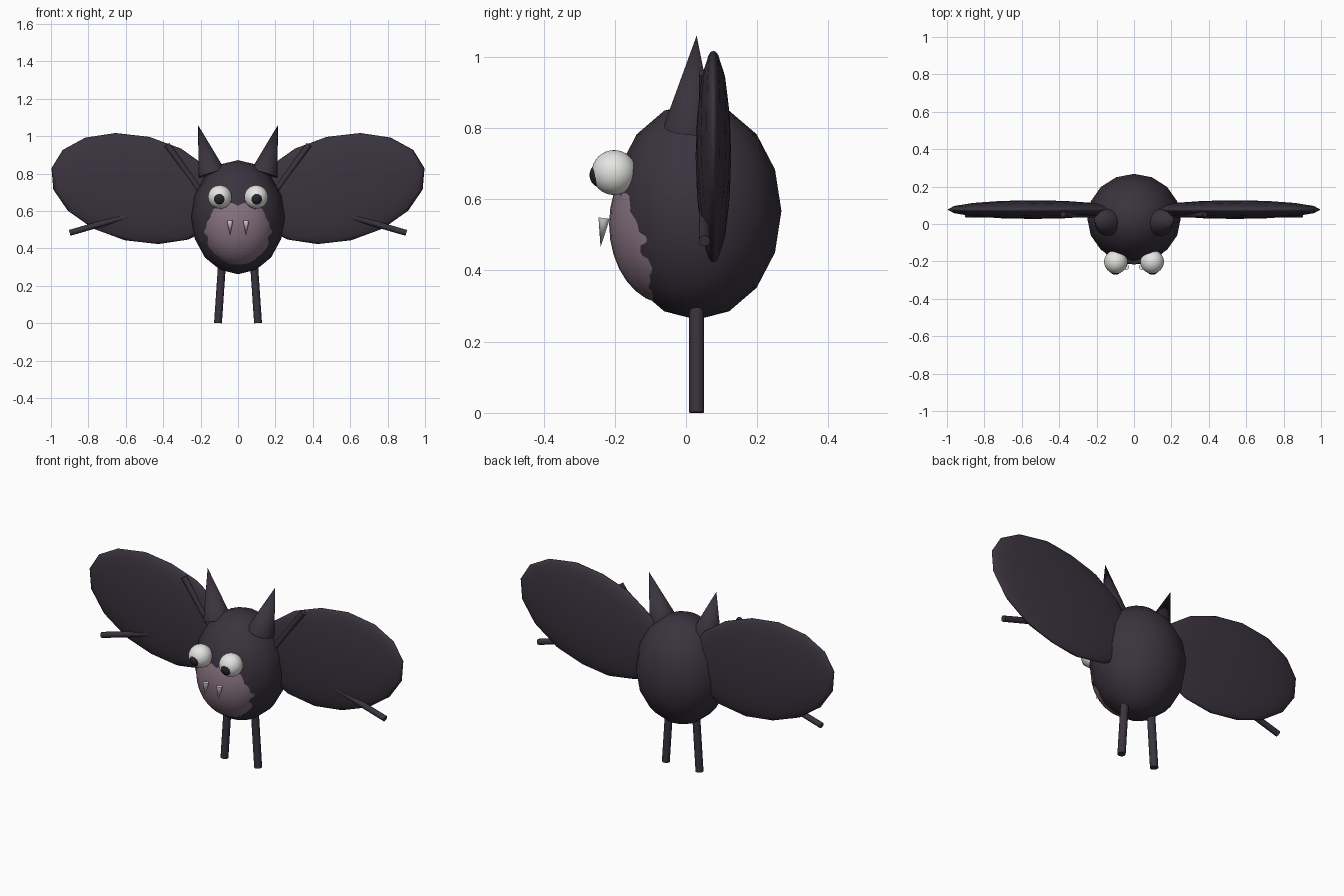
import bpy
from math import radians
from mathutils import Vector

if "Cube" in bpy.data.objects:
    bpy.data.objects.remove(bpy.data.objects["Cube"], do_unlink=True)


def material(name, color, roughness=0.7):
    m = bpy.data.materials.new(name)
    m.use_nodes = True
    m.diffuse_color = (*color, 1)
    shader = m.node_tree.nodes["Principled BSDF"]
    shader.inputs["Base Color"].default_value = (*color, 1)
    shader.inputs["Roughness"].default_value = roughness
    return m


fur = material("dark purple fur", (0.042, 0.033, 0.048))
belly_pink = material("dusty mauve", (0.24, 0.165, 0.215))
white = material("soft white", (0.78, 0.78, 0.76))
black = material("pupil black", (0.02, 0.017, 0.025), 0.3)


def ellipsoid(name, center, radii, mat, segments=16, tilt=0):
    bpy.ops.mesh.primitive_uv_sphere_add(segments=segments, ring_count=segments // 2,
                                         radius=1, location=center, rotation=(0, tilt, 0))
    ob = bpy.context.object
    ob.name = name
    ob.scale = radii
    ob.data.materials.append(mat)
    bpy.ops.object.shade_smooth()
    return ob


def rod(name, start, end, r1, r2, mat, sides=16):
    # Cylinder or cone running from start to end
    a, b = Vector(start), Vector(end)
    bpy.ops.mesh.primitive_cone_add(vertices=sides, radius1=r1, radius2=r2,
                                    depth=(b - a).length, location=(a + b) / 2)
    ob = bpy.context.object
    ob.name = name
    ob.rotation_euler = (b - a).to_track_quat("Z", "Y").to_euler()
    ob.data.materials.append(mat)
    bpy.ops.object.shade_smooth_by_angle(angle=radians(40))
    return ob


# Body and belly patch
ellipsoid("body", (0, 0.03, 0.567), (0.25, 0.238, 0.305), fur)
ellipsoid("belly", (0, -0.05, 0.53), (0.199, 0.166, 0.225), belly_pink, 32)

for side, s in (("left", 1), ("right", -1)):
    # Face
    ellipsoid(side + "_eye", (s * 0.097, -0.202, 0.675), (0.063,) * 3, white, 32)
    ellipsoid(side + "_pupil", (s * 0.099, -0.234, 0.668), (0.037,) * 3, black, 24)
    rod(side + "_fang", (s * 0.043, -0.23, 0.547), (s * 0.043, -0.24, 0.465), 0.016, 0, white)
    rod(side + "_ear", (s * 0.14, 0.01, 0.8), (s * 0.214, 0.03, 1.06), 0.073, 0, fur, 24)
    # Wing with two finger bones half sunk into its front
    ellipsoid(side + "_wing", (s * 0.54, 0.077, 0.72), (0.47, 0.05, 0.284), fur,
              tilt=-s * radians(13.4))
    rod(side + "_upper_wing_bone", (s * 0.16, 0.052, 0.65), (s * 0.38, 0.052, 0.955),
        0.016, 0.016, fur)
    rod(side + "_lower_wing_bone", (s * 0.55, 0.052, 0.585), (s * 0.9, 0.052, 0.483),
        0.016, 0.016, fur)
    # Leg
    rod(side + "_leg", (s * 0.107, 0.03, 0.001), (s * 0.08, 0.03, 0.4), 0.021, 0.021, fur)
